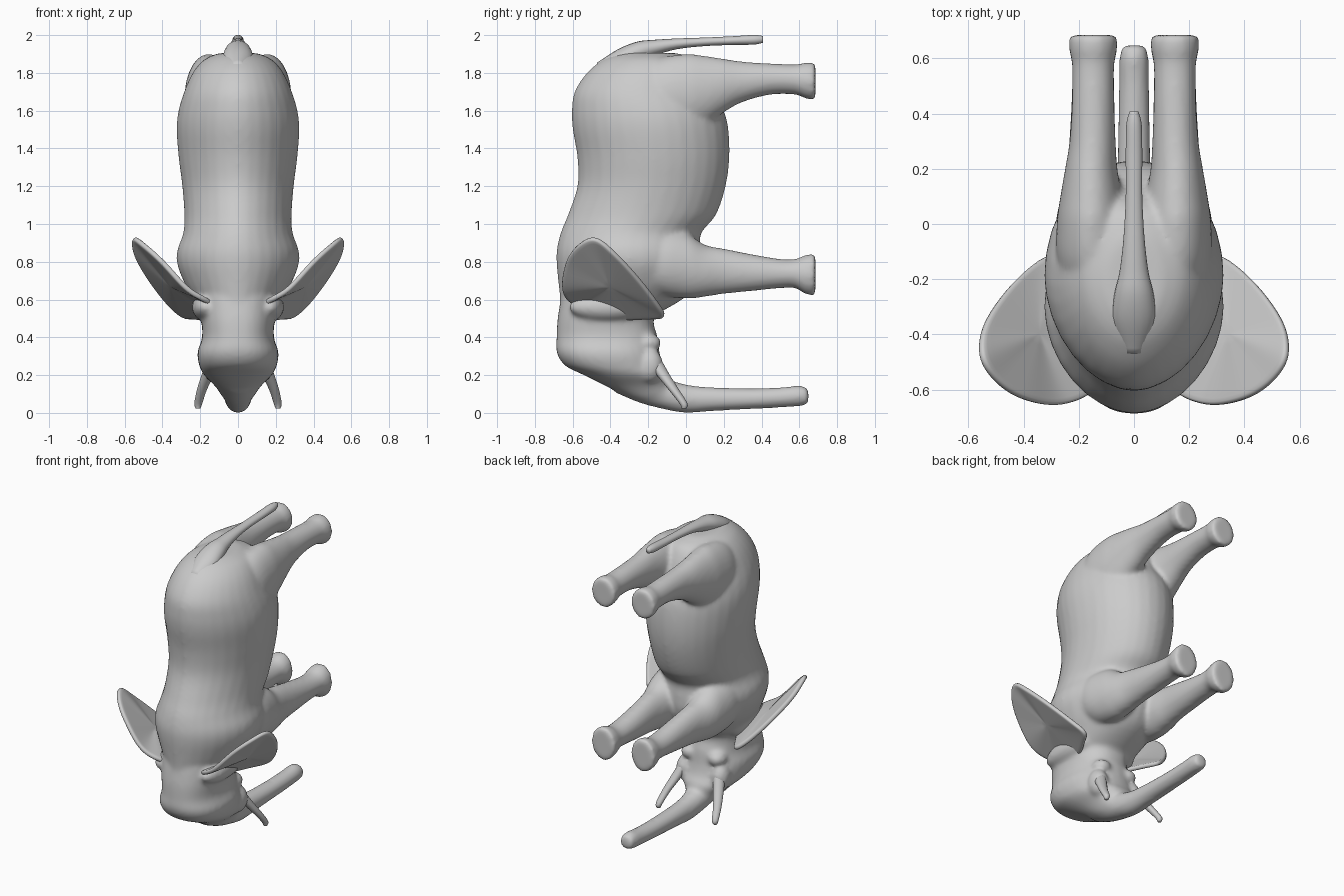
import bpy, bmesh, math
from mathutils import Vector, Matrix

if "Cube" in bpy.data.objects:
    bpy.data.objects.remove(bpy.data.objects["Cube"])


def spline(pts, steps, closed=False):
    """Catmull-Rom interpolation of tuples of any length."""
    n, out = len(pts), []
    get = (lambda i: pts[i % n]) if closed else (lambda i: pts[max(0, min(n - 1, i))])
    for i in range(n if closed else n - 1):
        a, b, c, d = get(i - 1), get(i), get(i + 1), get(i + 2)
        for k in range(steps):
            t = k / steps
            out.append(tuple(0.5 * (2 * q + (r - p) * t + (2 * p - 5 * q + 4 * r - s) * t * t
                                    + (3 * q - p - 3 * r + s) * t ** 3)
                             for p, q, r, s in zip(a, b, c, d)))
    return out if closed else out + [tuple(pts[-1])]


def loft(bm, axis, rows, side=1, power=2.0, low_power=None, segs=32):
    """Rows: (position on axis, x centre, x radius, low, high of the other axis)."""
    rings = []
    for s, xc, rx, lo, hi in spline(rows, 4):
        ring = []
        for i in range(segs):
            a = 2 * math.pi * i / segs
            c, d = math.cos(a), math.sin(a)
            e = 2 / (low_power if low_power and d < 0 else power)
            x = side * (xc + rx * math.copysign(abs(c) ** e, c))
            w = (lo + hi) / 2 + (hi - lo) / 2 * math.copysign(abs(d) ** e, d)
            ring.append(bm.verts.new((x, w, s) if axis == 'Z' else (x, s, w)))
        rings.append(ring)
    faces = [bm.faces.new(rings[0]), bm.faces.new(rings[-1])]
    for r, q in zip(rings, rings[1:]):
        for i in range(segs):
            j = (i + 1) % segs
            faces.append(bm.faces.new((r[i], r[j], q[j], q[i])))
    bmesh.ops.recalc_face_normals(bm, faces=faces)


def blob(bm, loc, size):
    bmesh.ops.create_uvsphere(bm, u_segments=24, v_segments=14, radius=1,
                              matrix=Matrix.Translation(loc) @ Matrix.Diagonal((*size, 1)))


def finish(name, bm):
    mesh = bpy.data.meshes.new(name)
    bm.to_mesh(mesh)
    bm.free()
    for p in mesh.polygons:
        p.use_smooth = True
    ob = bpy.data.objects.new(name, mesh)
    bpy.context.collection.objects.link(ob)
    return ob


torso = [(.50, 0, .20, -.67, -.2), (.6, 0, .235, -.668, -.02), (.68, 0, .28, -.675, .05),
         (.78, 0, .32, -.685, .08), (.86, 0, .322, -.685, .08), (.95, 0, .29, -.665, .08),
         (1.05, 0, .284, -.625, .16), (1.2, 0, .295, -.575, .21), (1.35, 0, .314, -.575, .23),
         (1.5, 0, .325, -.6, .225), (1.6, 0, .315, -.605, .2), (1.7, 0, .285, -.59, .14),
         (1.8, 0, .24, -.525, .1), (1.87, 0, .18, -.44, .05), (1.905, 0, .1, -.36, -.05)]
head = [(.62, 0, .21, -.66, -.1), (.5, 0, .195, -.68, -.17), (.4, 0, .19, -.685, -.15),
        (.32, 0, .215, -.685, -.14), (.25, 0, .205, -.64, -.12), (.2, 0, .18, -.54, -.09),
        (.14, 0, .12, -.42, -.08), (.08, 0, .08, -.3, -.05)]
trunk = [(-.38, 0, .1, .11, .3), (-.25, 0, .095, .055, .25), (-.12, 0, .08, .02, .19),
         (0, 0, .068, .0, .15), (.15, 0, .062, .01, .135), (.35, 0, .058, .02, .13),
         (.5, 0, .055, .028, .135), (.6, 0, .053, .035, .145), (.648, 0, .045, .045, .13)]
front_leg = [(-.27, .15, .07, .72, .9), (-.15, .165, .13, .63, .97), (0, .165, .12, .605, .95),
             (.1, .16, .105, .615, .89), (.2, .155, .088, .63, .87), (.35, .15, .082, .645, .84),
             (.5, .148, .077, .66, .815), (.58, .148, .077, .66, .815), (.63, .148, .087, .63, .835),
             (.685, .148, .087, .62, .845)]
hind_leg = [(-.29, .13, .07, 1.55, 1.8), (-.15, .15, .125, 1.45, 1.875), (0, .155, .125, 1.47, 1.9),
            (.1, .155, .112, 1.52, 1.89), (.2, .155, .095, 1.59, 1.875), (.3, .15, .084, 1.645, 1.86),
            (.45, .148, .077, 1.685, 1.85), (.58, .148, .077, 1.685, 1.845),
            (.63, .148, .087, 1.665, 1.855), (.685, .148, .087, 1.655, 1.855)]
tail = [(-.47, 0, .05, 1.72, 1.855), (-.36, 0, .08, 1.8, 1.925), (-.26, 0, .072, 1.85, 1.965),
        (-.17, 0, .052, 1.89, 1.975), (-.05, 0, .038, 1.925, 1.982), (.1, 0, .03, 1.942, 1.987),
        (.25, 0, .03, 1.948, 1.994), (.36, 0, .028, 1.95, 2.001), (.408, 0, .016, 1.96, 1.995)]
tusk = [(.28, .13, .035, -.22, -.13), (.2, .16, .033, -.155, -.085), (.12, .192, .026, -.09, -.035),
        (.05, .21, .021, -.035, .008), (.022, .212, .012, -.022, .002)]

# torso, head, trunk, legs, ear roots and tusk sockets fused into one skin
bm = bmesh.new()
loft(bm, 'Z', torso, low_power=1.85)
loft(bm, 'Z', head, power=2.3)
loft(bm, 'Y', trunk)
for side in (1, -1):
    loft(bm, 'Y', front_leg, side)
    loft(bm, 'Y', hind_leg, side)
    blob(bm, (side * .17, -.42, .56), (.075, .2, .075))
    blob(bm, (side * .13, -.19, .25), (.06, .07, .09))
    blob(bm, (side * .10, -.2, .37), (.06, .07, .05))
body = finish("body", bm)
fuse = body.modifiers.new("fuse", 'REMESH')
fuse.mode = 'VOXEL'
fuse.voxel_size = 0.013
fuse.use_smooth_shade = True
soften = body.modifiers.new("soften", 'SMOOTH')
soften.factor = 0.5
soften.iterations = 10

# tail with its ridge on the rump
bm = bmesh.new()
loft(bm, 'Y', tail, segs=20)
finish("tail", bm)

ear_outline = [(.13, -.58, .57), (.26, -.655, .65), (.40, -.635, .80), (.50, -.57, .89),
               (.555, -.48, .925), (.545, -.37, .84), (.47, -.25, .71), (.37, -.15, .58),
               (.29, -.115, .51), (.23, -.2, .50), (.15, -.36, .50)]
for side, label in ((1, "right"), (-1, "left")):
    # ear: a thin sheet filled in rings from its outline
    bm = bmesh.new()
    rim = [Vector((side * x, y, z)) for x, y, z in spline(ear_outline, 4, True)]
    mid = Vector((side * .35, -.40, .675))
    hub = bm.verts.new(mid)
    rings = [[bm.verts.new(mid.lerp(p, f)) for p in rim] for f in (.25, .5, .75, .93, 1)]
    for i in range(len(rim)):
        j = (i + 1) % len(rim)
        bm.faces.new((hub, rings[0][i], rings[0][j]))
        for a, b in zip(rings, rings[1:]):
            bm.faces.new((a[i], b[i], b[j], a[j]))
    bmesh.ops.recalc_face_normals(bm, faces=bm.faces)
    ear = finish(label + "_ear", bm)
    thick = ear.modifiers.new("thickness", 'SOLIDIFY')
    thick.thickness = 0.028
    thick.offset = 0
    ear.modifiers.new("round", 'SUBSURF').levels = 1

    # tusk
    bm = bmesh.new()
    loft(bm, 'Z', tusk, side, segs=16)
    finish(label + "_tusk", bm)

    # eye
    bm = bmesh.new()
    blob(bm, (side * .183, -.34, .275), (.02, .026, .024))
    finish(label + "_eye", bm)
